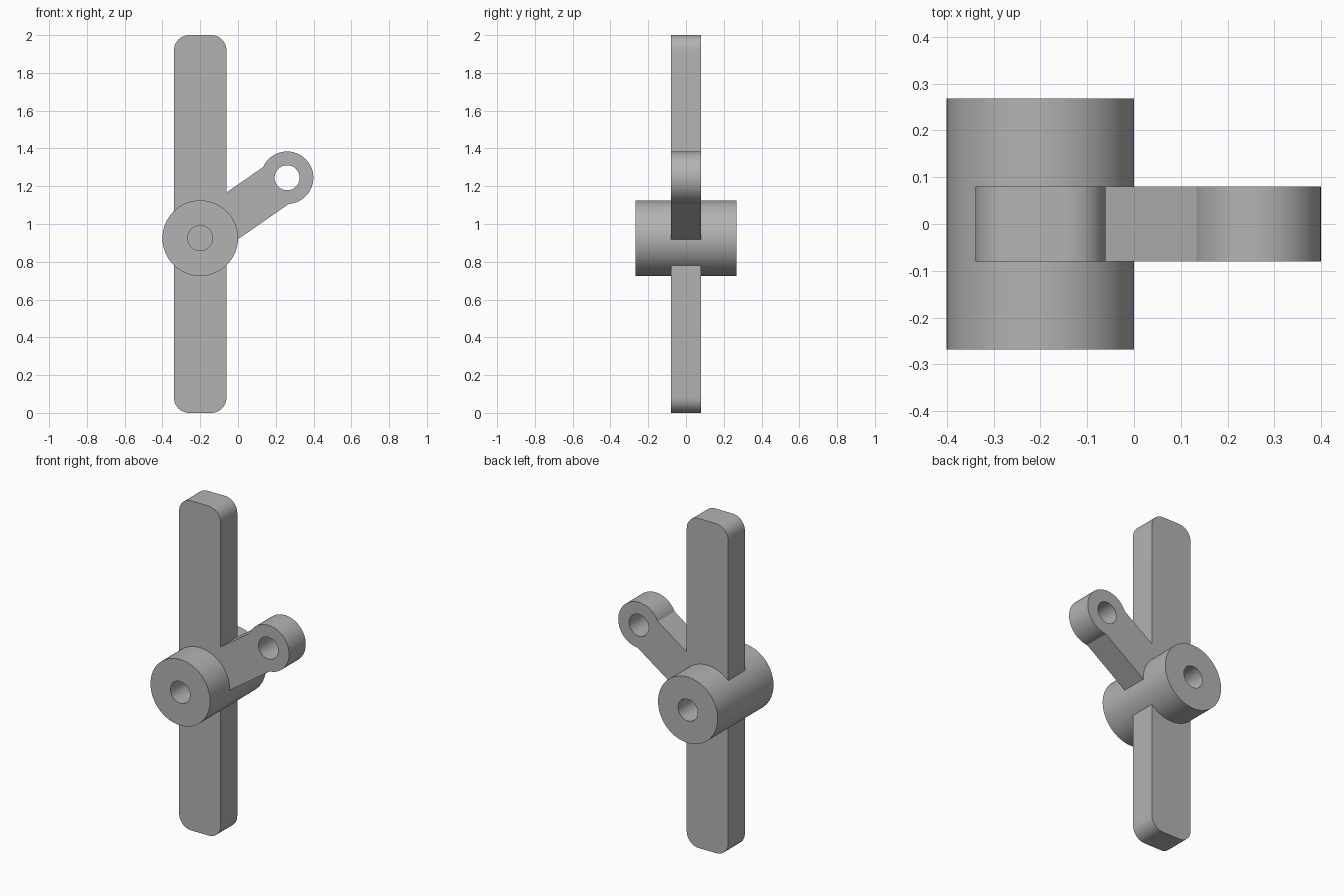
import bpy
import bmesh
from math import cos, sin, tau, radians, atan2, hypot
from mathutils import Matrix

default = bpy.data.objects.get("Cube")
if default:
    bpy.data.objects.remove(default, do_unlink=True)

steel = bpy.data.materials.new("plain_grey")
steel.use_nodes = True
GREY = (0.45, 0.45, 0.45, 1)
steel.diffuse_color = GREY
steel.node_tree.nodes["Principled BSDF"].inputs["Base Color"].default_value = GREY

PIVOT = (-0.2, 0.925)      # hub centre (x, z)
EYE = (0.26, 1.245)        # arm eye centre (x, z)
HALF = 0.08                # half thickness of bar and arm
HUB_HALF = 0.268
BORE = 0.066


def prism(name, outline, y0, y1):
    """Extrude an x-z outline from y0 to y1."""
    bm = bmesh.new()
    face = bm.faces.new([bm.verts.new((x, y0, z)) for x, z in outline])
    moved = bmesh.ops.extrude_face_region(bm, geom=[face])["geom"]
    bmesh.ops.translate(bm, vec=(0, y1 - y0, 0),
                        verts=[v for v in moved if isinstance(v, bmesh.types.BMVert)])
    bmesh.ops.recalc_face_normals(bm, faces=bm.faces)
    mesh = bpy.data.meshes.new(name)
    bm.to_mesh(mesh)
    bm.free()
    mesh.materials.append(steel)
    obj = bpy.data.objects.new(name, mesh)
    bpy.context.collection.objects.link(obj)
    return obj


def circle(centre, radius, count=96):
    return [(centre[0] + radius * cos(tau * i / count),
             centre[1] + radius * sin(tau * i / count)) for i in range(count)]


def rounded_rect(x0, x1, z0, z1, r, steps=12):
    corners = [(x1 - r, z1 - r), (x0 + r, z1 - r), (x0 + r, z0 + r), (x1 - r, z0 + r)]
    return [(cx + r * cos(tau / 4 * (k + i / steps)), cz + r * sin(tau / 4 * (k + i / steps)))
            for k, (cx, cz) in enumerate(corners) for i in range(steps + 1)]


def combine(body, tool, operation):
    """Apply a boolean to the body and discard the tool."""
    bpy.context.view_layer.objects.active = body
    mod = body.modifiers.new(tool.name, "BOOLEAN")
    mod.operation = operation
    mod.solver = "EXACT"
    mod.object = tool
    bpy.ops.object.modifier_apply(modifier=mod.name)
    bpy.data.objects.remove(tool, do_unlink=True)


# Upright bar with rounded ends
lever = prism("pivot_lever", rounded_rect(-0.339, -0.061, 0, 2, 0.08), -HALF, HALF)

# Slanted arm from the hub to the eye
dx, dz = EYE[0] - PIVOT[0], EYE[1] - PIVOT[1]
turn = Matrix.Rotation(atan2(dz, dx), 2)
web = []
for along, side in ((0, -0.119), (hypot(dx, dz), -0.119), (hypot(dx, dz), 0.119), (0, 0.119)):
    x = PIVOT[0] + turn[0][0] * along + turn[0][1] * side
    z = PIVOT[1] + turn[1][0] * along + turn[1][1] * side
    web.append((x, z))
combine(lever, prism("arm_web", web, -HALF, HALF), "UNION")
combine(lever, prism("arm_eye", circle(EYE, 0.139), -HALF, HALF), "UNION")

# Hub across the bar
combine(lever, prism("hub", circle(PIVOT, 0.2), -HUB_HALF, HUB_HALF), "UNION")

# Through hole in the eye, blind bores in both hub ends
combine(lever, prism("eye_hole", circle(EYE, BORE, 64), -1, 1), "DIFFERENCE")
for side in (-1, 1):
    combine(lever, prism("hub_bore", circle(PIVOT, BORE, 64), side * HALF, side), "DIFFERENCE")

bpy.ops.object.select_all(action="DESELECT")
lever.select_set(True)
bpy.context.view_layer.objects.active = lever
bpy.ops.object.shade_smooth_by_angle(angle=radians(30))
